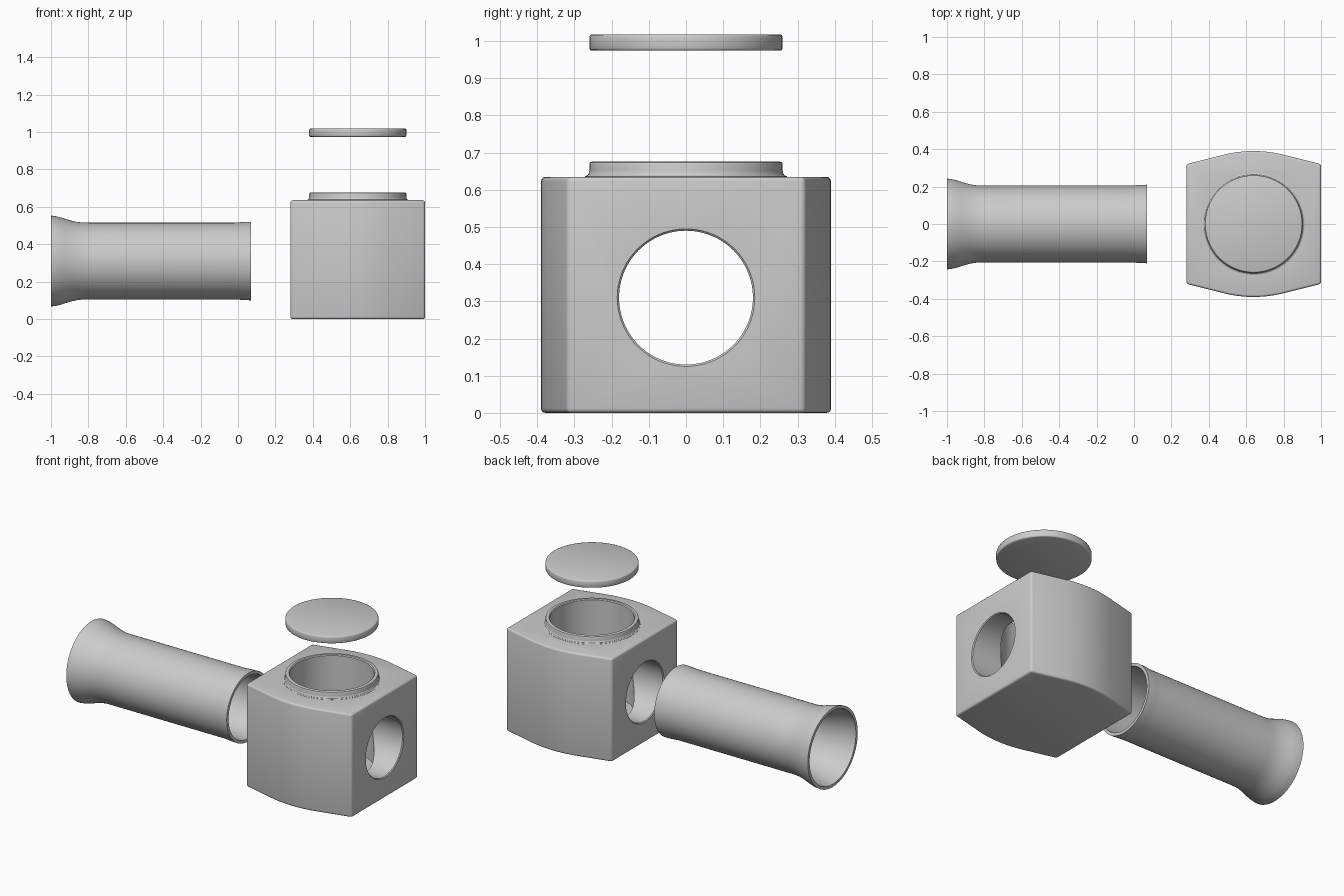
import bpy, bmesh, math
from mathutils import Matrix, Vector

if "Cube" in bpy.data.objects:
    bpy.data.objects.remove(bpy.data.objects["Cube"])

CX, CZ = 0.64, 0.31      # block centre in x, height of the horizontal axis


def finish(name, bm, matrix=None):
    bmesh.ops.remove_doubles(bm, verts=bm.verts, dist=1e-5)
    bmesh.ops.recalc_face_normals(bm, faces=bm.faces)
    if matrix:
        bm.transform(matrix)
    me = bpy.data.meshes.new(name)
    bm.to_mesh(me)
    bm.free()
    ob = bpy.data.objects.new(name, me)
    bpy.context.collection.objects.link(ob)
    return ob


def lathe(name, profile, matrix, steps=96):
    """Spin a closed (radius, height) profile about z, then place it."""
    bm = bmesh.new()
    vs = [bm.verts.new((r, 0, h)) for r, h in profile]
    es = [bm.edges.new((vs[i - 1], vs[i])) for i in range(len(vs))
          if profile[i - 1][0] + profile[i][0] > 0]
    bmesh.ops.spin(bm, geom=vs + es, axis=(0, 0, 1), cent=(0, 0, 0),
                   steps=steps, angle=2 * math.pi)
    return finish(name, bm, matrix)


def smooth(ob, angle=35):
    bpy.ops.object.select_all(action='DESELECT')
    ob.select_set(True)
    bpy.context.view_layer.objects.active = ob
    bpy.ops.object.shade_smooth_by_angle(angle=math.radians(angle))


def boolean(ob, other, op):
    m = ob.modifiers.new(op.title(), 'BOOLEAN')
    m.object, m.operation, m.solver = other, op, 'EXACT'
    bpy.context.view_layer.objects.active = ob
    bpy.ops.object.modifier_apply(modifier=m.name)
    bpy.data.objects.remove(other, do_unlink=True)


upright = Matrix.Translation((CX, 0, 0))
along_x = Matrix.Rotation(math.pi / 2, 4, 'Y')

# Block: straight ends, bulging front and back
half = [(-0.36, 0.32)]
for i in range(-8, 9):
    x = 0.18 * i / 8
    half.append((x, 0.39 - 0.025 * (x / 0.18) ** 2))
half.append((0.36, 0.32))
outline = half + [(x, -y) for x, y in reversed(half)]
bm = bmesh.new()
base = bm.faces.new([bm.verts.new((x, y, 0)) for x, y in outline])
top = bmesh.ops.extrude_face_region(bm, geom=[base])['geom']
bmesh.ops.translate(bm, vec=(0, 0, 0.635),
                    verts=[v for v in top if isinstance(v, bmesh.types.BMVert)])
body = finish("body", bm, upright)
bev = body.modifiers.new("Bevel", 'BEVEL')
bev.width, bev.segments, bev.limit_method = 0.012, 3, 'ANGLE'
bev.angle_limit = math.radians(40)
bpy.context.view_layer.objects.active = body
bpy.ops.object.modifier_apply(modifier=bev.name)

# Collar with a filleted foot and rounded rim
collar = lathe("collar", [(0, 0.55), (0.272, 0.55), (0.272, 0.636), (0.265, 0.639),
                          (0.261, 0.645), (0.26, 0.652), (0.26, 0.669), (0.258, 0.674),
                          (0.253, 0.676), (0, 0.676)], upright)
boolean(body, collar, 'UNION')

# Vertical chamber and horizontal through hole
chamber = lathe("chamber", [(0, 0.09), (0.235, 0.09), (0.235, 0.671),
                            (0.245, 0.681), (0, 0.681)], upright)
boolean(body, chamber, 'DIFFERENCE')
hole = lathe("hole", [(0, -0.365), (0.19, -0.365), (0.18, -0.355), (0.18, 0.355),
                      (0.19, 0.365), (0, 0.365)],
             Matrix.Translation((CX, 0, CZ)) @ along_x)
boolean(body, hole, 'DIFFERENCE')
smooth(body, 32)

# Tube with a flared mouth and a slightly swollen inner end
outer = [(0.243, -1.0), (0.240, -0.975), (0.234, -0.95), (0.226, -0.925),
         (0.217, -0.895), (0.210, -0.865), (0.206, -0.835), (0.205, -0.80),
         (0.205, -0.02), (0.207, 0.01), (0.209, 0.035), (0.210, 0.07)]
inner = [(0.192, 0.07), (0.187, 0.0), (0.187, -0.80), (0.188, -0.835),
         (0.192, -0.865), (0.199, -0.895), (0.208, -0.925), (0.216, -0.95),
         (0.222, -0.975), (0.225, -1.0)]
smooth(lathe("tube", outer + inner, Matrix.Translation((0, 0, CZ)) @ along_x))

# Lid floating above the collar
smooth(lathe("lid", [(0, 0.974), (0.253, 0.974), (0.258, 0.976), (0.26, 0.981),
                     (0.26, 1.011), (0.258, 1.016), (0.253, 1.018), (0, 1.018)], upright), 50)
